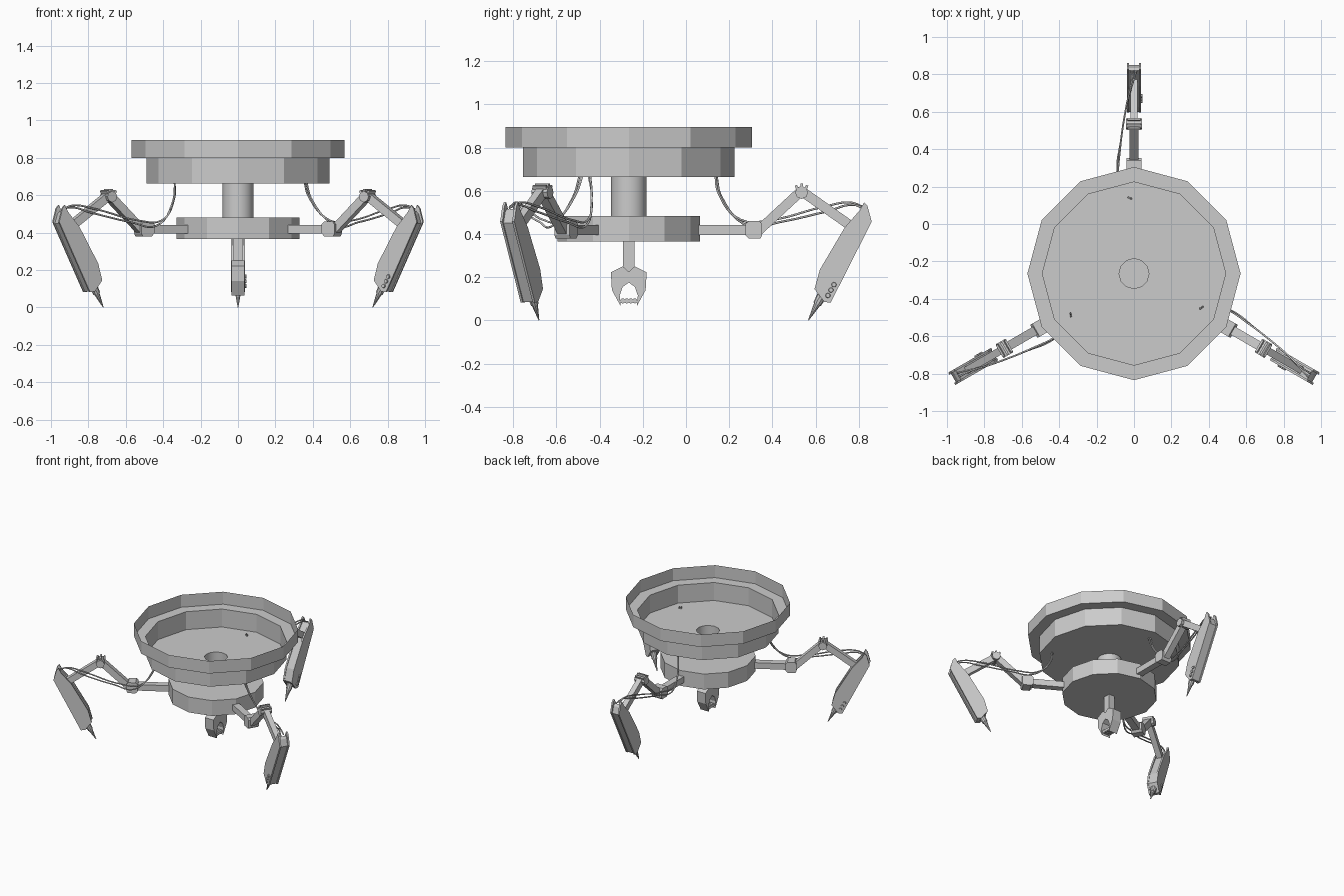
import bpy, bmesh, math
from mathutils import Matrix, Vector

if "Cube" in bpy.data.objects:
    bpy.data.objects.remove(bpy.data.objects["Cube"])

CY = -0.265                       # body axis
BASE = Matrix.Translation((0, CY, 0))


def finish(name, bm, mat, smooth=False):
    bmesh.ops.recalc_face_normals(bm, faces=bm.faces[:])
    me = bpy.data.meshes.new(name)
    bm.to_mesh(me)
    bm.free()
    ob = bpy.data.objects.new(name, me)
    bpy.context.collection.objects.link(ob)
    ob.matrix_world = mat
    if smooth:
        for p in me.polygons:
            p.use_smooth = len(p.vertices) == 4
    return ob


def lathe(name, profile, n, smooth=False):
    """Revolve (radius, z) points about the body axis; radius 0 closes with a cap."""
    bm = bmesh.new()
    rings = []
    for r, z in profile:
        if r == 0:
            rings.append([bm.verts.new((0, 0, z))] * n)
        else:
            rings.append([bm.verts.new((r * math.cos(2 * math.pi * i / n),
                                        r * math.sin(2 * math.pi * i / n), z)) for i in range(n)])
    for a, b in zip(rings, rings[1:]):
        for i in range(n):
            j = (i + 1) % n
            bm.faces.new(list(dict.fromkeys((a[i], a[j], b[j], b[i]))))
    return finish(name, bm, BASE, smooth)


def prism(name, pts, x0, x1, mat):
    """Extrude a (y, z) outline sideways from x0 to x1."""
    bm = bmesh.new()
    a = [bm.verts.new((x0, y, z)) for y, z in pts]
    b = [bm.verts.new((x1, y, z)) for y, z in pts]
    bm.faces.new(a)
    bm.faces.new(b[::-1])
    for i in range(len(pts)):
        j = (i + 1) % len(pts)
        bm.faces.new((a[i], b[i], b[j], a[j]))
    return finish(name, bm, mat)


def bar(name, p, q, thick, half, mat):
    p, q = Vector(p), Vector(q)
    d = (q - p).normalized() * thick / 2
    n = Vector((-d.y, d.x))
    return prism(name, [p + n, q + n, q - n, p - n], -half, half, mat)


def cone(name, p, q, r1, r2, n, mat):
    p, q = Vector(p), Vector(q)
    bm = bmesh.new()
    rot = (q - p).to_track_quat('Z', 'Y').to_matrix().to_4x4()
    bmesh.ops.create_cone(bm, cap_ends=True, segments=n, radius1=r1, radius2=r2,
                          depth=(q - p).length, matrix=Matrix.Translation((p + q) / 2) @ rot)
    return finish(name, bm, mat)


def wire(name, pts, mat):
    cu = bpy.data.curves.new(name, 'CURVE')
    cu.dimensions = '3D'
    cu.bevel_depth = 0.005
    cu.bevel_resolution = 1
    cu.resolution_u = 6
    sp = cu.splines.new('BEZIER')
    sp.bezier_points.add(len(pts) - 1)
    for bp, co in zip(sp.bezier_points, pts):
        bp.co = co
        bp.handle_left_type = bp.handle_right_type = 'AUTO'
    ob = bpy.data.objects.new(name, cu)
    bpy.context.collection.objects.link(ob)
    ob.matrix_world = mat


# Body: open stepped bowl, column and lower hub
lathe("bowl", [(0.57, 0.895), (0.57, 0.80), (0.49, 0.80), (0.49, 0.663), (0.08, 0.663)], 12)
lathe("column", [(0.082, 0.663), (0.082, 0.48)], 32, True)
lathe("hub", [(0, 0.482), (0.33, 0.482), (0.33, 0.365), (0, 0.365)], 12)

# Central gripper under the hub
prism("gripper_stem", [(-0.027, 0.365), (0.027, 0.365), (0.027, 0.22), (-0.027, 0.22)], -0.025, 0.025, BASE)
claw = [(0, 0.225), (0.028, 0.25), (0.083, 0.222), (0.078, 0.14), (0.037, 0.065),
        (0.042, 0.115), (0.028, 0.155), (0, 0.175)]
for side, s in (("left", -1), ("right", 1)):
    prism("gripper_claw_" + side, [(s * y, z) for y, z in claw], -0.036, 0.036, BASE)
for i in range(4):
    y = -0.028 + i * 0.0187
    cone("gripper_tooth_%d" % i, (-0.03, y, 0.09), (0.03, y, 0.09), 0.012, 0.012, 8, BASE)

# Lower leg outlines
shell = [(1.09, 0.547), (1.105, 0.53), (1.125, 0.457), (0.935, 0.082), (0.905, 0.085),
         (0.86, 0.145), (0.885, 0.235), (1.0, 0.43), (1.07, 0.51)]
core = [(1.085, 0.515), (1.10, 0.50), (1.115, 0.45), (0.93, 0.085), (0.908, 0.088),
        (0.863, 0.147), (0.89, 0.235), (1.005, 0.42)]

# Three identical arms around the body
for k, tag in enumerate(("back", "left", "right")):
    M = BASE @ Matrix.Rotation(k * 2 * math.pi / 3, 4, 'Z')
    nm = tag + "_arm_"
    bar(nm + "strut", (0.30, 0.418), (0.55, 0.418), 0.046, 0.025, M)
    prism(nm + "shoulder", [(0.54, 0.395), (0.555, 0.38), (0.61, 0.38), (0.618, 0.395),
                            (0.618, 0.445), (0.605, 0.46), (0.555, 0.46), (0.54, 0.445)], -0.04, 0.04, M)
    bar(nm + "upper", (0.595, 0.41), (0.80, 0.60), 0.045, 0.024, M)
    bar(nm + "forearm", (0.80, 0.598), (1.06, 0.415), 0.045, 0.02, M)
    # Knee hinge with raised lugs
    cone(nm + "knee_pin", (-0.042, 0.80, 0.592), (0.042, 0.80, 0.592), 0.03, 0.03, 8, M)
    for i, dy in enumerate((-0.022, 0, 0.022)):
        bar(nm + "knee_lug_%d" % i, (0.80 + dy * 0.5, 0.59), (0.80 + dy * 1.2, 0.634 - abs(dy) * 0.4),
            0.012, 0.036, M)
    # Lower leg: side plates, core and pointed foot
    prism(nm + "leg_plate_a", shell, -0.038, -0.026, M)
    prism(nm + "leg_plate_b", shell, 0.026, 0.038, M)
    prism(nm + "leg_core", core, -0.027, 0.027, M)
    cone(nm + "foot_collar", (0, 0.90, 0.125), (0, 0.872, 0.075), 0.024, 0.019, 10, M)
    cone(nm + "foot_tip", (0, 0.874, 0.078), (0, 0.832, 0.001), 0.016, 0.002, 10, M)
    for i in range(3):
        y, z = 0.922 + i * 0.014, 0.115 + i * 0.025
        cone(nm + "stud_%d" % i, (0.036, y, z), (0.046, y, z), 0.012, 0.010, 10, M)
    # Drooping cables from bowl to leg top
    wire(nm + "cable_a", [(-0.015, 0.40, 0.675), (-0.04, 0.415, 0.59), (-0.082, 0.52, 0.465),
                          (-0.075, 0.66, 0.465), (-0.04, 0.90, 0.525), (-0.012, 1.03, 0.545),
                          (-0.01, 1.085, 0.525)], M)
    wire(nm + "cable_b", [(-0.027, 0.405, 0.675), (-0.05, 0.43, 0.57), (-0.09, 0.56, 0.435),
                          (-0.072, 0.70, 0.455), (-0.035, 0.92, 0.505), (0.0, 1.04, 0.535),
                          (0.012, 1.085, 0.52)], M)
